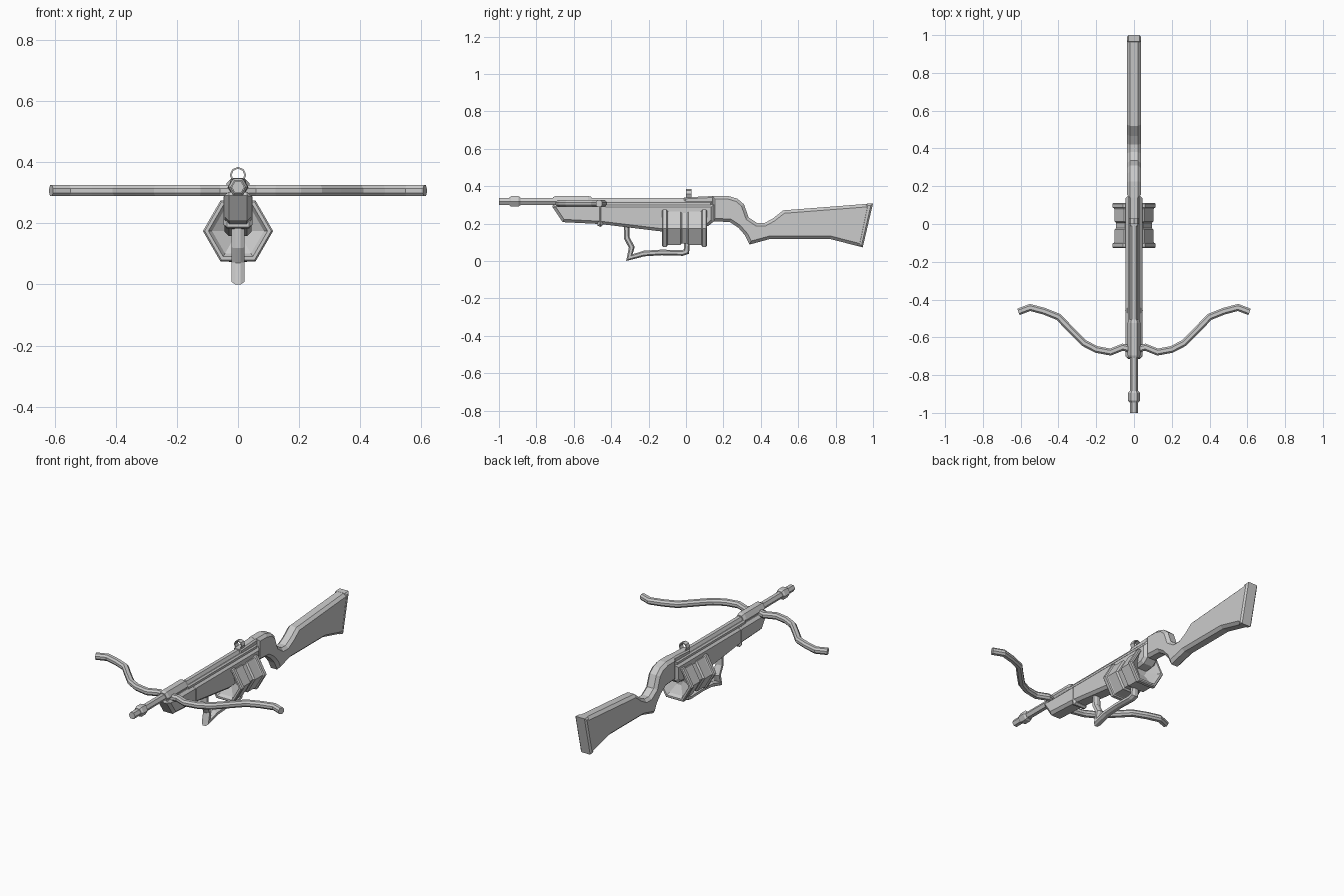
import bpy, bmesh, math
from mathutils import Vector

if "Cube" in bpy.data.objects:
    bpy.data.objects.remove(bpy.data.objects["Cube"])


def finish(name, bm):
    bmesh.ops.recalc_face_normals(bm, faces=bm.faces)
    me = bpy.data.meshes.new(name)
    bm.to_mesh(me)
    bm.free()
    ob = bpy.data.objects.new(name, me)
    bpy.context.collection.objects.link(ob)
    return ob


def slab(name, profile, half, chamfer):
    """Side profile (y, z) extruded across x, with chamfered outline edges."""
    bm = bmesh.new()
    face = bm.faces.new([bm.verts.new((-half, y, z)) for y, z in profile])
    ext = bmesh.ops.extrude_face_region(bm, geom=[face], use_keep_orig=True)
    top = [v for v in ext["geom"] if isinstance(v, bmesh.types.BMVert)]
    bmesh.ops.translate(bm, verts=top, vec=(2 * half, 0, 0))
    bmesh.ops.recalc_face_normals(bm, faces=bm.faces)
    rims = [e for e in bm.edges if abs(e.verts[0].co.x - e.verts[1].co.x) < 1e-6]
    bmesh.ops.bevel(bm, geom=rims, offset=chamfer, segments=1, affect='EDGES')
    return finish(name, bm)


def bridge_rings(bm, rings, closed=False):
    n = len(rings[0])
    last = len(rings) if closed else len(rings) - 1
    for i in range(last):
        a, b = rings[i], rings[(i + 1) % len(rings)]
        for k in range(n):
            bm.faces.new((a[k], a[(k + 1) % n], b[(k + 1) % n], b[k]))
    if not closed:
        bm.faces.new(rings[0])
        bm.faces.new(rings[-1])


def lathe(name, stations, zc, sides=6, closed=False):
    """Polygonal turning along y from (y, radius) stations."""
    bm = bmesh.new()
    rings = []
    for y, r in stations:
        angles = [2 * math.pi * k / sides for k in range(sides)]
        rings.append([bm.verts.new((r * math.cos(a), y, zc + r * math.sin(a))) for a in angles])
    bridge_rings(bm, rings, closed)
    return finish(name, bm)


def sweep(name, path, normal, wide, tall):
    """Chamfered bar along a planar path; wide lies in the plane, tall along the normal."""
    bm = bmesh.new()
    pts = [Vector(p) for p in path]
    n = Vector(normal)
    sec = [(1, .4), (.5, 1), (-.5, 1), (-1, .4), (-1, -.4), (-.5, -1), (.5, -1), (1, -.4)]
    rings = []
    for i, p in enumerate(pts):
        d0 = (p - pts[max(i - 1, 0)]).normalized()
        d1 = (pts[min(i + 1, len(pts) - 1)] - p).normalized()
        side = (d0 + d1).normalized().cross(n)
        ref = (d1 if d1.length else d0).cross(n)
        miter = 1 / max(side.dot(ref), 0.6)
        rings.append([bm.verts.new(p + side * (u * wide / 2 * miter) + n * (v * tall / 2))
                      for u, v in sec])
    bridge_rings(bm, rings)
    return finish(name, bm)


# Butt stock with curved grip
slab("butt_stock", [(.14, .36), (.225, .36), (.275, .345), (.31, .315), (.335, .245), (.38, .215),
                    (.42, .215), (.465, .24), (.52, .283), (1, .32), (.945, .085), (.77, .13),
                    (.45, .13), (.34, .10), (.315, .15), (.28, .19), (.235, .22), (.14, .225)],
     .037, .016)

# Butt plate
slab("butt_plate", [(.965, .318), (1, .32), (.945, .085), (.918, .092)], .038, .009)

# Fore stock, with the band round it
slab("fore_stock", [(-.715, .303), (-.66, .22), (-.46, .21), (-.13, .17), (.12, .2), (.15, .225),
                    (.15, .315), (-.71, .315)], .045, .015)
slab("fore_stock_band", [(-.472, .20), (-.455, .195), (-.445, .205), (-.445, .31), (-.472, .31)],
     .048, .012)

# Receiver rail and rear block
slab("receiver_rail", [(-.52, .29), (.14, .29), (.14, .332), (-.52, .332)], .033, .008)
slab("receiver_block", [(-.01, .31), (.15, .31), (.15, .36), (-.01, .352)], .026, .008)

# Barrel, jacket and muzzle ring
ZB = .331
lathe("barrel", [(-1, .021), (.14, .021)], ZB)
lathe("barrel_jacket", [(-.71, .027), (-.695, .034), (-.525, .034), (-.505, .027)], ZB)
lathe("muzzle_ring", [(-.945, .024), (-.935, .032), (-.895, .032), (-.885, .024)], ZB)

# Bow limbs, mirrored about the centre
half_limb = [(.06, -.652), (.125, -.678), (.20, -.664), (.265, -.63), (.325, -.57), (.40, -.492),
             (.475, -.462), (.55, -.442), (.612, -.465)]
limb = [(-x, y, .319) for x, y in reversed(half_limb)] + [(0, -.668, .319)]
limb += [(x, y, .319) for x, y in half_limb]
sweep("bow_limbs", limb, (0, 0, 1), .036, .036)

# Drum magazine: end flanges, ribbed body and dished ends
half_drum = [(.075, .03), (.102, .085), (.12, .097), (.12, .109), (.114, .115), (.096, .115),
             (.092, .107), (.086, .104), (.022, .104), (.014, .094)]
drum = [(-.008 - y, r) for y, r in half_drum] + [(-.008 + y, r) for y, r in reversed(half_drum)]
lathe("drum_magazine", drum, .187)

# Hand guard below the fore stock
guard = [(-.318, .20), (-.316, .135), (-.29, .085), (-.303, .03), (-.225, .052), (-.13, .058),
         (-.02, .055), (.002, .062), (.006, .11)]
sweep("hand_guard", [(0, y, z) for y, z in guard], (1, 0, 0), .03, .043)

# Rear ring sight
lathe("ring_sight", [(.0, .027), (.03, .027), (.03, .021), (.0, .021)], .37, sides=8, closed=True)

# Rest the lowest point on z = 0
objs = list(bpy.context.scene.objects)
low = min(v.co.z for o in objs for v in o.data.vertices)
for o in objs:
    for v in o.data.vertices:
        v.co.z -= low
